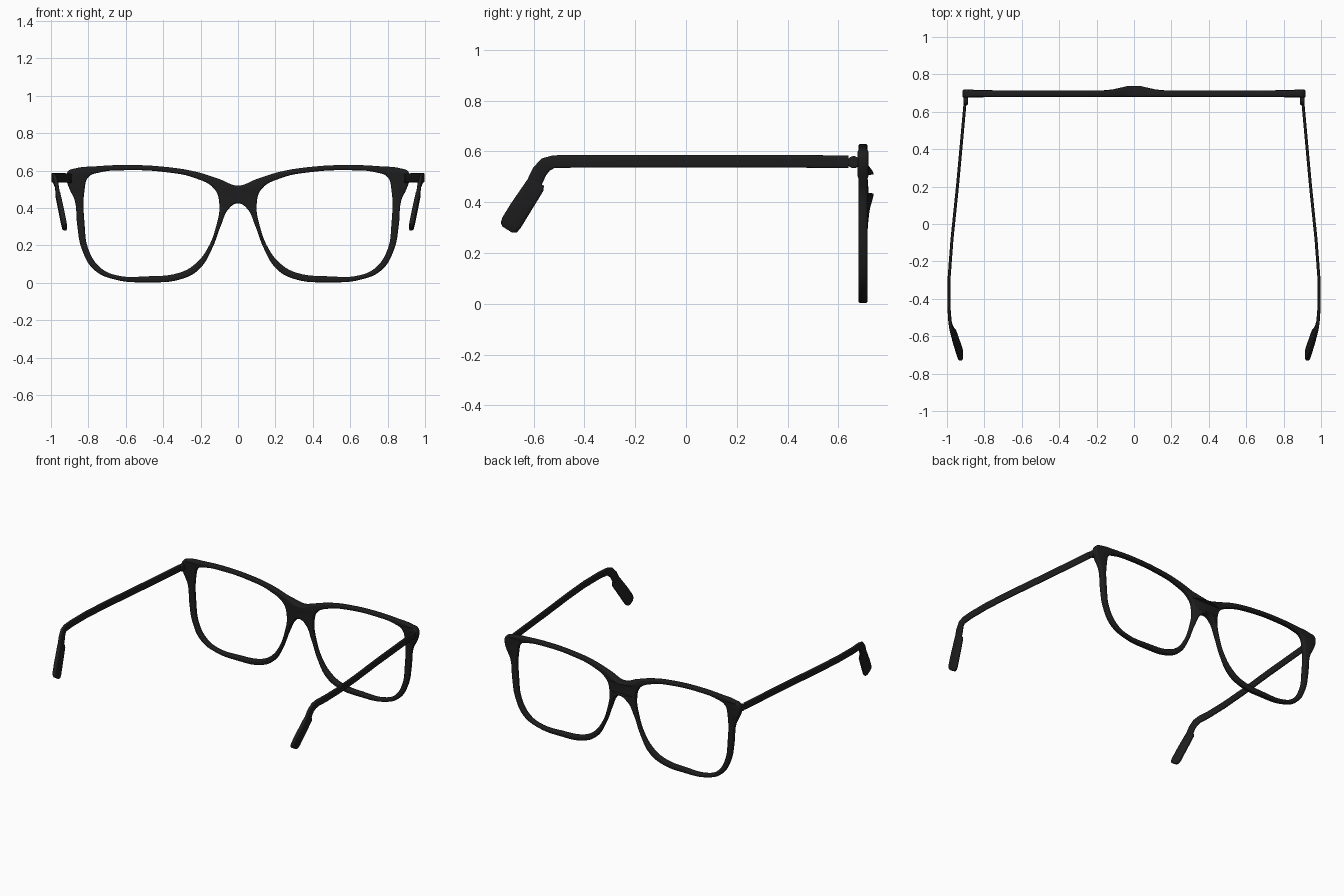
import bpy, bmesh, math
from mathutils import Vector

default = bpy.data.objects.get("Cube")
if default:
    bpy.data.objects.remove(default, do_unlink=True)

black = bpy.data.materials.new("matte black acetate")
black.use_nodes = True
colour = (0.013, 0.013, 0.013, 1)
black.diffuse_color = colour
black.node_tree.nodes["Principled BSDF"].inputs["Base Color"].default_value = colour

FRONT_Y = 0.697


def select_only(obj):
    bpy.ops.object.select_all(action="DESELECT")
    obj.select_set(True)
    bpy.context.view_layer.objects.active = obj


def smooth(obj, degrees):
    select_only(obj)
    bpy.ops.object.shade_smooth_by_angle(angle=math.radians(degrees))


def mirrored(points):
    return [(-x, z) for x, z in reversed(points)]


def add_loop(curve, points):
    spline = curve.splines.new("BEZIER")
    spline.bezier_points.add(len(points) - 1)
    for knot, (x, z) in zip(spline.bezier_points, points):
        knot.co = (x, z, 0)
        knot.handle_left_type = knot.handle_right_type = "AUTO"
    spline.use_cyclic_u = True
    spline.resolution_u = 6


# Front frame: half outline from bridge top to bridge underside, and one lens opening
outline = [(0, .52), (.1, .555), (.23, .595), (.39, .62), (.6, .63), (.76, .623),
           (.87, .612), (.91, .595), (.917, .555), (.9, .5), (.873, .44), (.86, .31),
           (.835, .18), (.77, .07), (.66, .018), (.48, .003), (.31, .018), (.21, .07),
           (.14, .18), (.09, .31), (.05, .395), (0, .425)]
opening = [(.82, .5), (.8, .565), (.74, .59), (.6, .602), (.39, .592), (.23, .56),
           (.125, .5), (.1, .42), (.115, .31), (.165, .18), (.23, .1), (.31, .055),
           (.48, .035), (.66, .043), (.74, .085), (.8, .18), (.82, .31)]

curve = bpy.data.curves.new("front_frame", "CURVE")
curve.dimensions = "2D"
curve.fill_mode = "BOTH"
curve.extrude = 0.008
curve.bevel_depth = 0.01
curve.bevel_resolution = 2
curve.offset = -0.01
add_loop(curve, outline + mirrored(outline[1:-1]))
add_loop(curve, opening)
add_loop(curve, mirrored(opening))
frame = bpy.data.objects.new("front_frame", curve)
bpy.context.collection.objects.link(frame)
frame.rotation_euler.x = math.pi / 2
select_only(frame)
bpy.ops.object.convert(target="MESH")
bpy.ops.object.transform_apply(location=False, rotation=True, scale=False)

# Swell the bridge outwards and thicken the two end pieces
bm = bmesh.new()
bm.from_mesh(frame.data)
bmesh.ops.remove_doubles(bm, verts=bm.verts, dist=0.0003)
for v in bm.verts:
    reach = max(0, min(1, (0.115 - abs(v.co.x)) / 0.095))
    if v.co.y > 0:
        v.co.y += 0.024 * reach * reach * (3 - 2 * reach)
    if abs(v.co.x) > 0.885 and v.co.z > 0.5:
        v.co.y *= 1.2
    v.co.y += FRONT_Y
bmesh.ops.recalc_face_normals(bm, faces=bm.faces)
bm.to_mesh(frame.data)
bm.free()
frame.data.materials.clear()
frame.data.materials.append(black)
smooth(frame, 40)


def loft(name, stations, sides=16):
    """Rounded bar through stations of (x, y, z, height, width)."""
    bm = bmesh.new()
    rings = []
    for i, (x, y, z, height, width) in enumerate(stations):
        before, after = stations[max(i - 1, 0)], stations[min(i + 1, len(stations) - 1)]
        along = Vector((0, after[1] - before[1], after[2] - before[2])).normalized()
        up = Vector((0, along.z, -along.y))
        ring = []
        for k in range(sides):
            a = math.tau * (k + 0.5) / sides
            c, s = math.cos(a), math.sin(a)
            across = math.copysign(abs(c) ** 0.5, c) * width / 2
            rise = math.copysign(abs(s) ** 0.5, s) * height / 2
            ring.append(bm.verts.new(Vector((x + across, y, z)) + up * rise))
        rings.append(ring)
    for a, b in zip(rings, rings[1:]):
        for k in range(sides):
            n = (k + 1) % sides
            bm.faces.new((a[k], a[n], b[n], b[k]))
    bm.faces.new(rings[0])
    bm.faces.new(rings[-1])
    bmesh.ops.recalc_face_normals(bm, faces=bm.faces)
    mesh = bpy.data.meshes.new(name)
    bm.to_mesh(mesh)
    bm.free()
    mesh.materials.append(black)
    obj = bpy.data.objects.new(name, mesh)
    bpy.context.collection.objects.link(obj)
    smooth(obj, 40)
    return obj


arm = [(.904, .64, .56, .05, .016), (.944, .2, .562, .05, .016),
       (.973, -.08, .562, .05, .016), (.988, -.28, .562, .05, .016),
       (.99, -.44, .561, .05, .017), (.984, -.52, .56, .051, .018),
       (.978, -.552, .549, .058, .02), (.97, -.576, .522, .06, .021),
       (.955, -.625, .42, .06, .02)]
tip = [(.964, -.586, .48, .062, .022), (.962, -.594, .466, .078, .026),
       (.942, -.655, .372, .084, .028), (.931, -.688, .318, .084, .028),
       (.927, -.698, .3, .074, .026), (.925, -.703, .292, .045, .02)]

# Arms, ear tips and hinges on both sides
for side, s in (("left", 1), ("right", -1)):
    for part, path in (("arm", arm), ("ear_tip", tip)):
        loft(side + "_" + part, [(s * p[0], *p[1:]) for p in path])
    bpy.ops.mesh.primitive_cylinder_add(vertices=20, radius=0.024, depth=0.024,
                                        location=(s * 0.9, 0.66, 0.558),
                                        rotation=(0, math.pi / 2, 0))
    hinge = bpy.context.object
    hinge.name = side + "_hinge"
    hinge.data.materials.append(black)
    bevel = hinge.modifiers.new("soft edges", "BEVEL")
    bevel.width = 0.005
    bevel.segments = 2
    smooth(hinge, 40)
